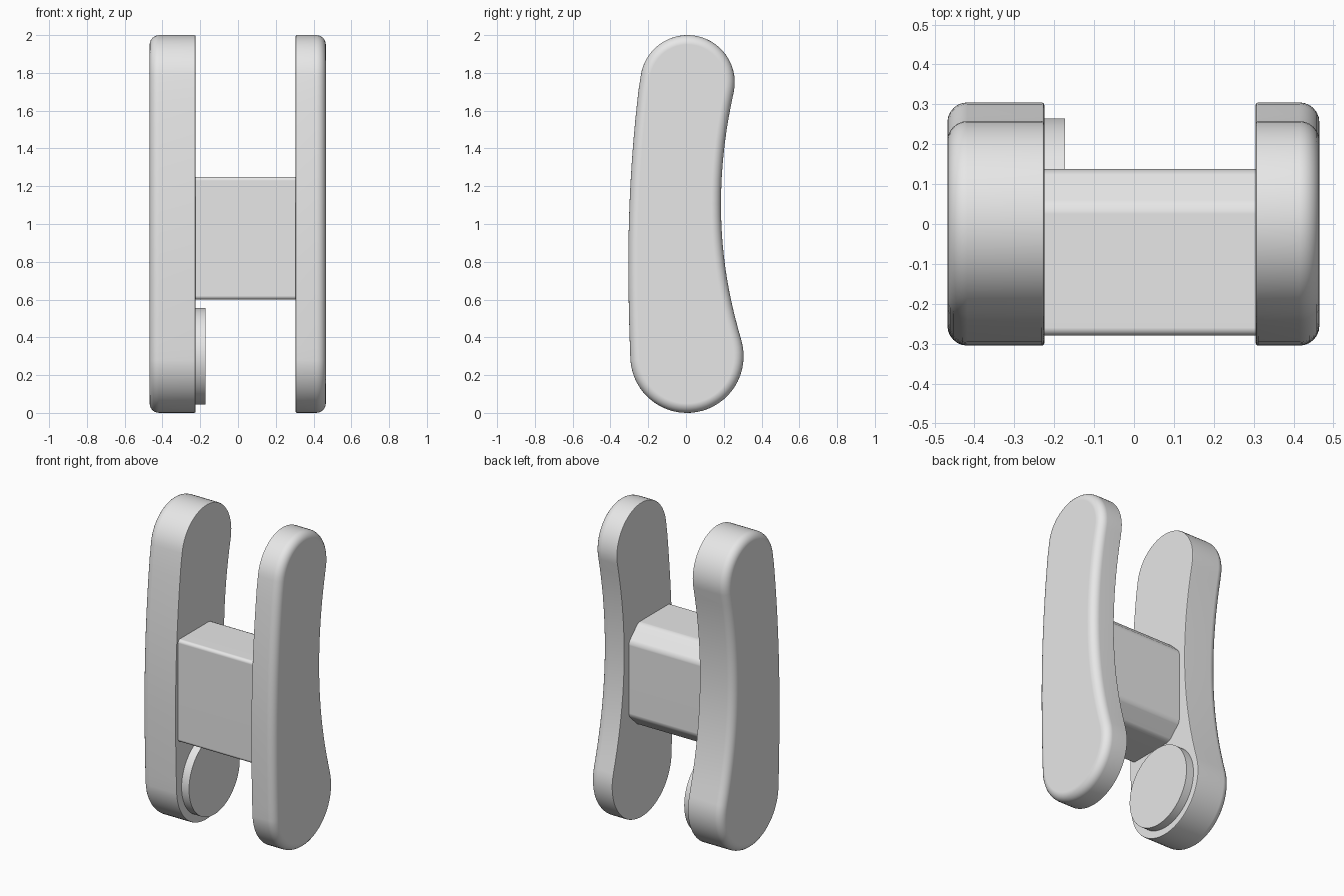
import bpy, bmesh, math

if "Cube" in bpy.data.objects:
    bpy.data.objects.remove(bpy.data.objects["Cube"])

grey = bpy.data.materials.new("plain grey")
grey.diffuse_color = (0.8, 0.8, 0.8, 1)
grey.use_nodes = True
grey.node_tree.nodes["Principled BSDF"].inputs["Base Color"].default_value = grey.diffuse_color


def prism(name, outline, x0, x1, rounding):
    """Extrude a (y, z) outline along x; rounding(bm) bevels chosen edges."""
    bm = bmesh.new()
    face = bm.faces.new([bm.verts.new((x0, y, z)) for y, z in outline])
    ext = bmesh.ops.extrude_face_region(bm, geom=[face])["geom"]
    for v in ext:
        if isinstance(v, bmesh.types.BMVert):
            v.co.x = x1
    bmesh.ops.recalc_face_normals(bm, faces=bm.faces)
    if rounding:
        rounding(bm)
    me = bpy.data.meshes.new(name)
    bm.to_mesh(me)
    bm.free()
    me.materials.append(grey)
    ob = bpy.data.objects.new(name, me)
    bpy.context.collection.objects.link(ob)
    bpy.ops.object.select_all(action='DESELECT')
    ob.select_set(True)
    bpy.context.view_layer.objects.active = ob
    bpy.ops.object.shade_smooth_by_angle(angle=math.radians(30))
    mod = ob.modifiers.new("even shading", 'WEIGHTED_NORMAL')
    mod.keep_sharp = True
    return ob


def bevel(bm, edges, size, segments):
    bmesh.ops.bevel(bm, geom=edges, offset=size, segments=segments,
                    profile=0.5, affect='EDGES')


def rim(bm, x):
    return [e for e in bm.edges if all(abs(v.co.x - x) < 1e-5 for v in e.verts)]


def arc(cy, cz, r, a0, a1, n):
    return [(cy + r * math.cos(math.radians(a0 + (a1 - a0) * i / n)),
             cz + r * math.sin(math.radians(a0 + (a1 - a0) * i / n)))
            for i in range(n + 1)]


def bow(y0, zc, k_low, k_high, z0, z1, n):
    """Shallow curve whose extreme y0 is at height zc."""
    zs = [z0 + (z1 - z0) * i / n for i in range(1, n)]
    return [(y0 + (k_low if z < zc else k_high) * (z - zc) ** 2, z) for z in zs]


# Curved side grip outline: round ends joined by bowed front and back edges
grip = (arc(0.005, 0.3, 0.3, 184, 376, 32)
        + bow(0.185, 1.1, 0.212, 0.19, 0.385, 1.695, 20)
        + arc(0.008, 1.75, 0.25, -12, 172.5, 28)
        + bow(-0.305, 0.8, 0.04, 0.065, 1.783, 0.28, 20))


# Side grips: generous rounding outside, fine rounding inside
def side_grip(name, outer, inner):
    def rounding(bm):
        bevel(bm, rim(bm, outer), 0.05, 6)
        bevel(bm, rim(bm, inner), 0.006, 2)
    return prism(name, grip, outer, inner, rounding)


side_grip("left_grip", -0.468, -0.225)
side_grip("right_grip", 0.465, 0.305)

# Connecting block with chamfered back and softened long edges
block = [(-0.28, 0.6), (0.045, 0.6), (0.138, 0.69),
         (0.138, 1.16), (0.045, 1.25), (-0.28, 1.25)]


def soften(bm):
    bevel(bm, [e for e in bm.edges
               if abs(e.verts[0].co.x - e.verts[1].co.x) > 0.1], 0.02, 4)


prism("connecting_block", block, -0.235, 0.315, soften)

# Round pad on the inside of the left grip
prism("round_pad", arc(0.01, 0.3, 0.255, 0, 354.375, 63), -0.235, -0.173, None)
